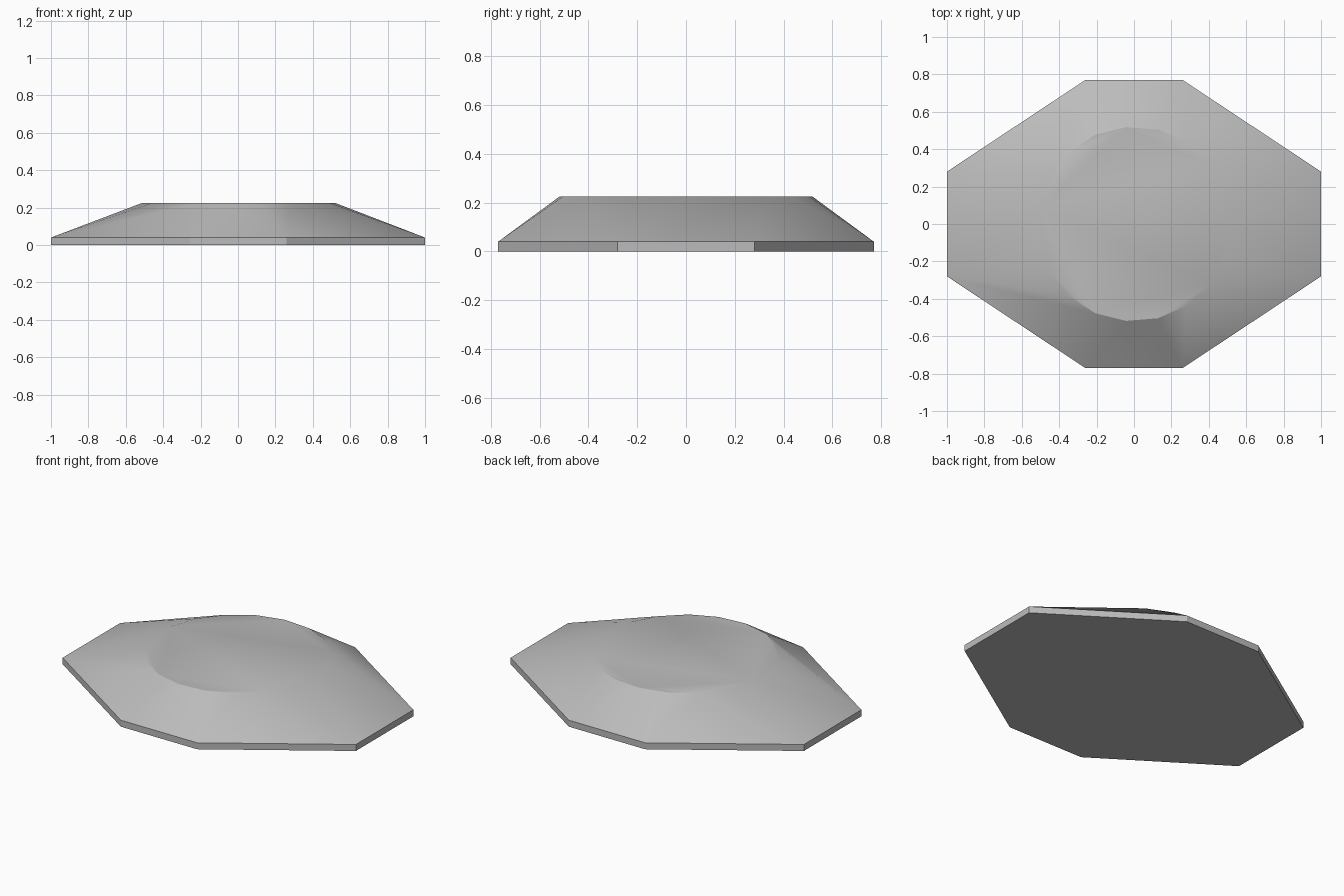
import bpy, bmesh, math

cube = bpy.data.objects.get("Cube")
if cube:
    bpy.data.objects.remove(cube, do_unlink=True)

BASE_TOP, CAP_TOP = 0.04, 0.225
CAP_RADIUS, CAP_SIDES = 0.52, 19

grey = bpy.data.materials.new("plain grey")
grey.use_nodes = True
colour = (0.5, 0.5, 0.5, 1)
grey.diffuse_color = colour
grey.node_tree.nodes["Principled BSDF"].inputs["Base Color"].default_value = colour

bm = bmesh.new()

# Stretched octagonal rim, mirrored from one quadrant
for x, y in ((1, 0.28), (0.26, 0.77)):
    for sx in (-1, 1):
        for sy in (-1, 1):
            for z in (0, BASE_TOP):
                bm.verts.new((sx * x, sy * y, z))

# Round flat cap
for i in range(CAP_SIDES):
    a = math.tau * i / CAP_SIDES
    bm.verts.new((CAP_RADIUS * math.cos(a), CAP_RADIUS * math.sin(a), CAP_TOP))

# Wrap the rim and cap in one faceted shell with sloping fans
bmesh.ops.convex_hull(bm, input=bm.verts[:])
bmesh.ops.dissolve_limit(bm, angle_limit=math.radians(0.5),
                         verts=bm.verts[:], edges=bm.edges[:])
bmesh.ops.recalc_face_normals(bm, faces=bm.faces[:])

mesh = bpy.data.meshes.new("sloped_plinth")
bm.to_mesh(mesh)
bm.free()
mesh.materials.append(grey)
plinth = bpy.data.objects.new("sloped_plinth", mesh)
bpy.context.collection.objects.link(plinth)

# Soft slopes, crisp rim
bpy.ops.object.select_all(action="DESELECT")
plinth.select_set(True)
bpy.context.view_layer.objects.active = plinth
bpy.ops.object.shade_smooth_by_angle(angle=math.radians(30))
